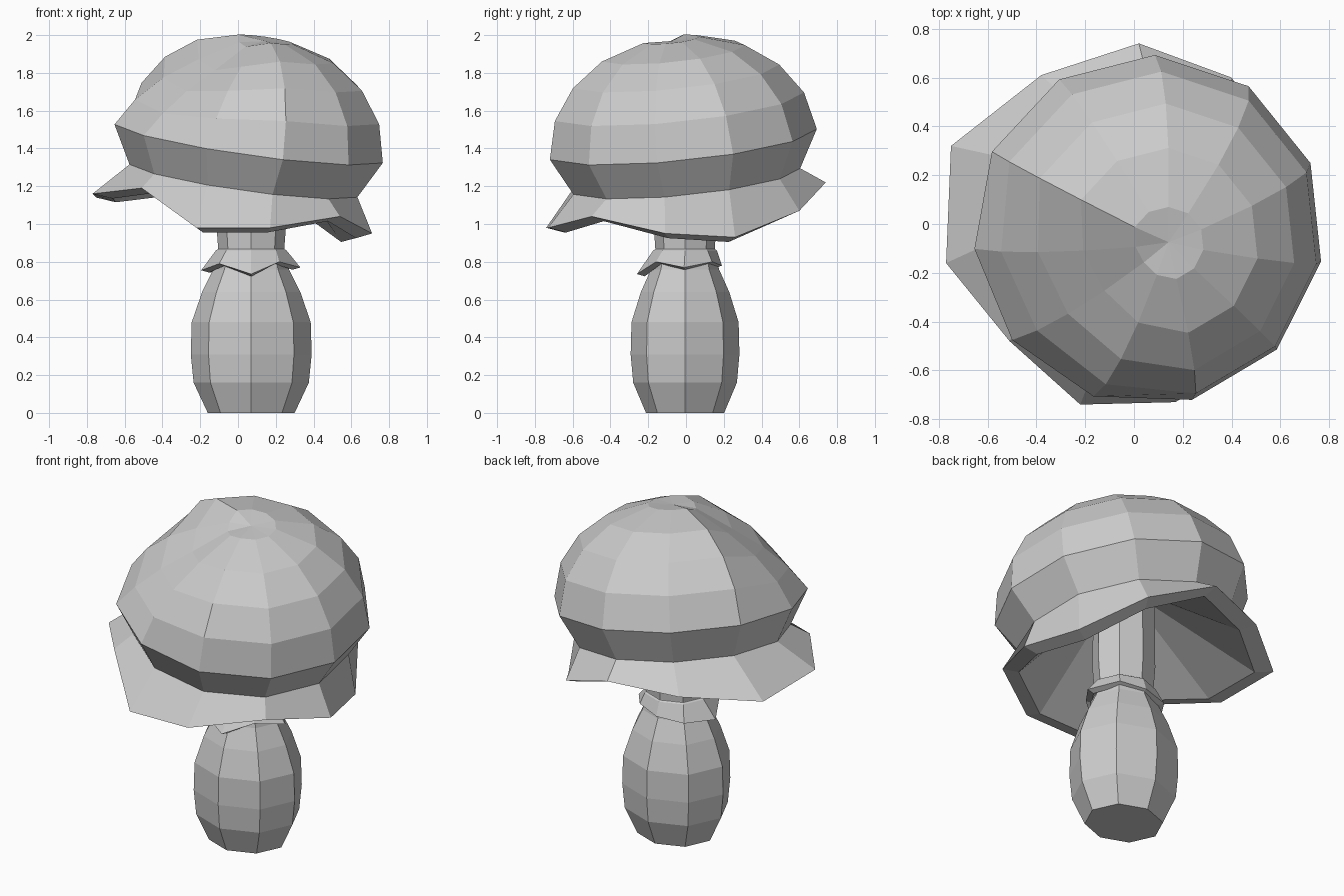
import bpy, bmesh
from math import cos, sin, radians, tau
from mathutils import Vector

cube = bpy.data.objects.get("Cube")
if cube:
    bpy.data.objects.remove(cube)

GREY = (0.6, 0.6, 0.6, 1)
mat = bpy.data.materials.new("plain grey")
mat.use_nodes = True
mat.diffuse_color = GREY
mat.node_tree.nodes["Principled BSDF"].inputs["Base Color"].default_value = GREY


def loft(name, rings):
    """Skin a stack of rings with quads and close both ends."""
    bm = bmesh.new()
    loops = [[bm.verts.new(p) for p in ring] for ring in rings]
    n = len(loops[0])
    for a, b in zip(loops, loops[1:]):
        for i in range(n):
            j = (i + 1) % n
            bm.faces.new((a[i], a[j], b[j], b[i]))
    bm.faces.new(loops[0][::-1])
    bmesh.ops.poke(bm, faces=[bm.faces.new(loops[-1])])
    bmesh.ops.recalc_face_normals(bm, faces=bm.faces)
    mesh = bpy.data.meshes.new(name)
    bm.to_mesh(mesh)
    bm.free()
    mesh.materials.append(mat)
    obj = bpy.data.objects.new(name, mesh)
    bpy.context.collection.objects.link(obj)
    return obj


# Tilted cap with a flattened patch on its front right
SIDES = 11
CENTRE = Vector((0.06, -0.025, 1.435))
DENT = {5: 0.08, 6: 0.11, 7: 0.06}


def cap_ring(radius, height, dent=0):
    centre = CENTRE + height * Vector((0.14, -0.1, 0.99))
    ring = []
    for k in range(SIDES):
        a = radians(22.5) + tau * k / SIDES
        drop = DENT.get(k, 0) * dent
        x, y = (radius - 0.6 * drop) * cos(a), (radius - 0.6 * drop) * sin(a)
        ring.append(centre + Vector((x, y, -0.14 * x + 0.1 * y - drop)))
    return ring


# Ragged skirt under the cap, with a thick rim and a deep hollow
rim = [Vector(p) for p in (
    (0.62, 0.26, 0.93), (0.4, 0.6, 1.07), (0.02, 0.74, 1.22),
    (-0.38, 0.61, 1.18), (-0.75, 0.32, 1.14), (-0.77, -0.16, 1.16),
    (-0.51, -0.48, 1.19), (-0.22, -0.74, 0.98), (0.17, -0.73, 0.98),
    (0.54, -0.5, 1.04), (0.71, -0.11, 0.95))]
inner = [Vector((0.05 + (p.x - 0.05) * 0.87, p.y * 0.87, p.z - 0.025)) for p in rim]
loft("cap", [cap_ring(0.15, -0.01), inner, rim] + [cap_ring(*ring) for ring in (
    (0.61, -0.2), (0.718, 0), (0.67, 0.2, 0.7), (0.555, 0.36, 1),
    (0.385, 0.48, 1), (0.15, 0.548, 0.4))])


# Eight-sided stem
def stem_ring(radius, z, squash=0.9):
    return [Vector((0.07 + radius * cos(tau * k / 8),
                    -0.005 + squash * radius * sin(tau * k / 8), z)) for k in range(8)]


loft("stem", [stem_ring(r, z) for r, z in (
    (0.23, 0), (0.305, 0.16), (0.32, 0.31), (0.315, 0.48), (0.26, 0.64),
    (0.2, 0.76), (0.175, 0.87), (0.185, 1.0), (0.18, 1.43))])

# Flared collar with a wavy hem
tips = [(0.26, 0.77), (0.21, 0.80), (0.2, 0.78), (0.23, 0.765),
        (0.265, 0.755), (0.24, 0.79), (0.25, 0.735), (0.21, 0.80)]
hem = [Vector((0.07 + r * cos(tau * k / 8), -0.01 + r * sin(tau * k / 8), z))
       for k, (r, z) in enumerate(tips)]
under = [Vector((0.07 + (p.x - 0.07) * 0.84, p.y * 0.84, p.z - 0.012)) for p in hem]
loft("collar", [stem_ring(0.175, 0.8), under, hem, stem_ring(0.187, 0.86), stem_ring(0.17, 0.87)])
